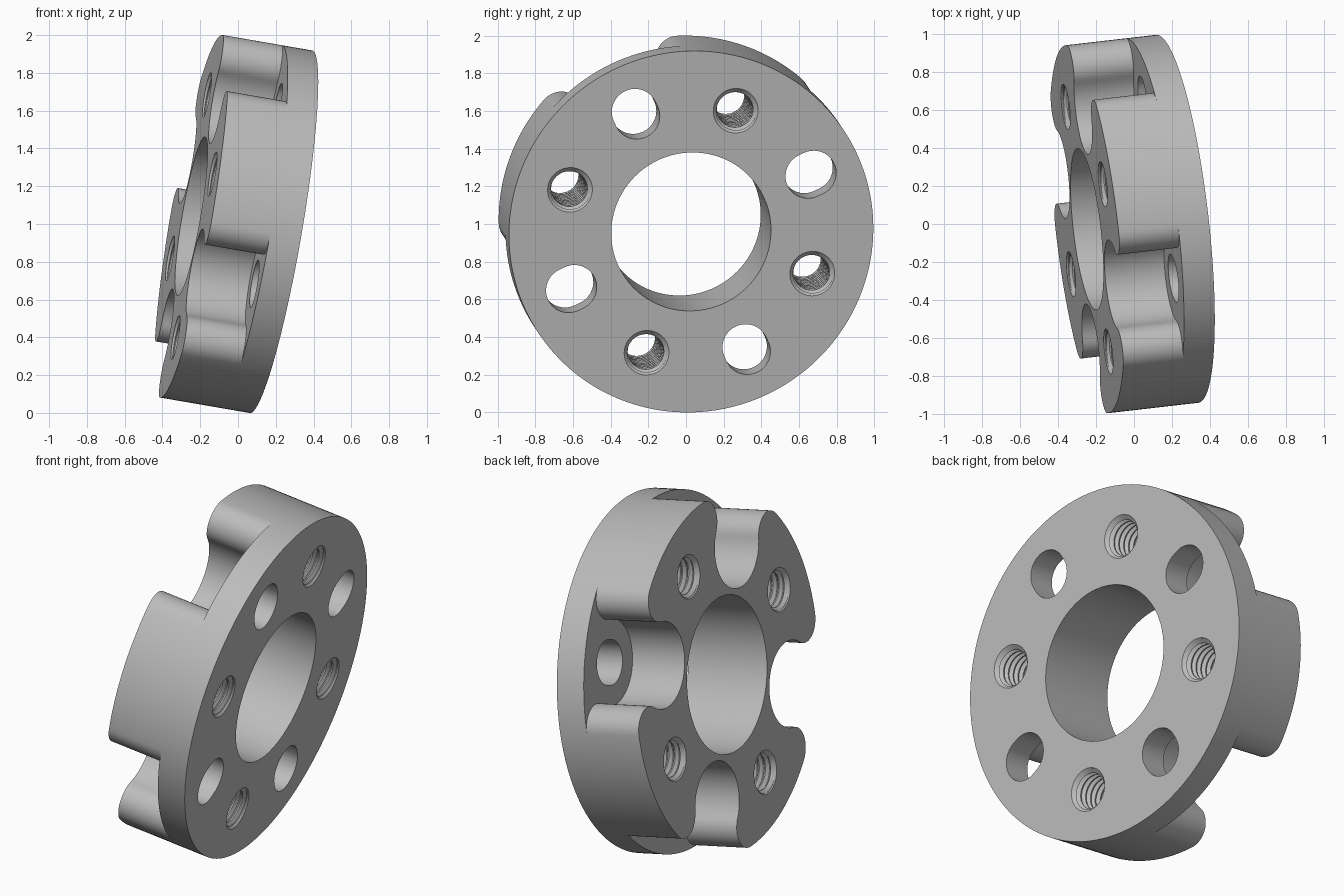
import bpy, bmesh
from math import sin, cos, pi, radians, atan2, tau, hypot, sqrt
from mathutils import Matrix, Vector

if "Cube" in bpy.data.objects:
    bpy.data.objects.remove(bpy.data.objects["Cube"], do_unlink=True)

R, BORE, DEPTH, FLANGE = 0.974, 0.427, 0.485, 0.165
PITCH_R, NOTCH_R, FILLET = 0.695, 0.235, 0.12
BACK, FLOOR, FRONT = DEPTH / 2, DEPTH / 2 - FLANGE, -DEPTH / 2
TAP_ANGLE = radians(69.8)
QUARTERS = [k * pi / 2 for k in range(4)]

grey = bpy.data.materials.new("steel grey")
grey.use_nodes = True
COLOUR = (0.5, 0.5, 0.5, 1)
grey.diffuse_color = COLOUR
grey.node_tree.nodes["Principled BSDF"].inputs["Base Color"].default_value = COLOUR


def make(name, bm):
    bmesh.ops.recalc_face_normals(bm, faces=bm.faces)
    mesh = bpy.data.meshes.new(name)
    bm.to_mesh(mesh)
    bm.free()
    mesh.materials.append(grey)
    ob = bpy.data.objects.new(name, mesh)
    bpy.context.collection.objects.link(ob)
    return ob


def arc(cx, cy, r, a, b, n):
    return [Vector((cx + r * cos(a + (b - a) * i / n), cy + r * sin(a + (b - a) * i / n)))
            for i in range(n + 1)]


def turn(points, angle):
    return [Matrix.Rotation(angle, 2) @ p for p in points]


# Notch outline: concave middle blending through fillets into the outer rim
fr = R - FILLET
reach = NOTCH_R + FILLET
fx = (fr**2 + PITCH_R**2 - reach**2) / (2 * PITCH_R)
fy = sqrt(fr**2 - fx**2)
rim = atan2(fy, fx)
touch = atan2(fy, fx - PITCH_R)
half = arc(fx, fy, FILLET, rim, touch - pi, 14)
middle = arc(PITCH_R, 0, NOTCH_R, touch, tau - touch, 36)
mirror = [Vector((p.x, -p.y)) for p in reversed(half)]
notch = half + middle[1:-1] + mirror
rim_arc = arc(0, 0, R, rim, -rim, 20)
lobe_arc = arc(0, 0, R, -rim, rim - pi / 2, 20)

# Flanged body with four lobes, built as one closed shell
bm = bmesh.new()
cache = {}


def vert(p, z):
    key = (round(p.x, 5), round(p.y, 5), round(z, 5))
    if key not in cache:
        cache[key] = bm.verts.new((p.x, p.y, z))
    return cache[key]


def wall(path, z0, z1):
    for p, q in zip(path, path[1:]):
        bm.faces.new([vert(p, z0), vert(q, z0), vert(q, z1), vert(p, z1)])


back_loop, front_loop = [], []
for q in QUARTERS:
    angle = TAP_ANGLE + pi / 4 - q
    n, a, l = (turn(path, angle) for path in (notch, rim_arc, lobe_arc))
    wall(a, BACK, FLOOR)
    wall(l, BACK, FLOOR)
    wall(l, FLOOR, FRONT)
    wall(n, FLOOR, FRONT)
    bm.faces.new([vert(p, FLOOR) for p in a + n[-2:0:-1]])
    back_loop += a[:-1] + l[:-1]
    front_loop += n[:-1] + l[:-1]
bm.faces.new([vert(p, BACK) for p in back_loop])
bm.faces.new([vert(p, FRONT) for p in front_loop])
body = make("flanged_hub", bm)


def prism(name, outline, z0, z1):
    bm = bmesh.new()
    face = bm.faces.new([bm.verts.new((p.x, p.y, z0)) for p in outline])
    geom = bmesh.ops.extrude_face_region(bm, geom=[face])["geom"]
    bmesh.ops.translate(bm, vec=(0, 0, z1 - z0),
                        verts=[g for g in geom if isinstance(g, bmesh.types.BMVert)])
    return make(name, bm)


def countersink(centre, z, r0, r1):
    bm = bmesh.new()
    bmesh.ops.create_cone(bm, cap_ends=True, segments=40, radius1=r0, radius2=r1, depth=0.06,
                          matrix=Matrix.Translation((centre.x, centre.y, z)))
    return make("countersink_cutter", bm)


def thread(centre, minor, major, pitch):
    # Helical thread surface, closed at both ends with a fan
    steps, turns = 32, 17
    profile = [(0, minor), (0.2, minor), (0.55, major), (0.65, major), (1, minor)]
    z0 = -turns * pitch / 2
    bm = bmesh.new()
    rows = []
    for i in range(turns * steps + 1):
        a, lift = tau * i / steps, z0 + pitch * i / steps
        rows.append([bm.verts.new((centre.x + r * cos(a), centre.y + r * sin(a), lift + t * pitch))
                     for t, r in profile])
    for s, t in zip(rows, rows[1:]):
        for j in range(len(profile) - 1):
            bm.faces.new([s[j], t[j], t[j + 1], s[j + 1]])
    bmesh.ops.remove_doubles(bm, verts=bm.verts, dist=0.0005)
    ends = {s: bm.verts.new((centre.x, centre.y, s * (abs(z0) + pitch))) for s in (-1, 1)}
    for e in [e for e in bm.edges if e.is_boundary]:
        side = 1 if e.verts[0].co.z > 0 else -1
        bm.faces.new([*e.verts, ends[side]])
    return make("thread_cutter", bm)


# Cutters: central bore, radial slots, tapped holes with countersinks
cutters = [prism("bore_cutter", arc(0, 0, BORE, 0, tau, 96)[:-1], -1, 1)]
slot = (arc(PITCH_R + 0.025, 0, 0.122, -pi / 2, pi / 2, 20)
        + arc(PITCH_R - 0.005, 0, 0.122, pi / 2, 3 * pi / 2, 20))
for q in QUARTERS:
    cutters.append(prism("slot_cutter", turn(slot, TAP_ANGLE + pi / 4 + q), FLOOR - 0.1, 1))
    c = turn([Vector((0.69, 0))], TAP_ANGLE + q)[0]
    cutters += [thread(c, 0.096, 0.115, 0.038),
                countersink(c, BACK, 0.09, 0.15),
                countersink(c, FRONT, 0.15, 0.09)]

bpy.context.view_layer.objects.active = body
for cutter in cutters:
    cutter.hide_render = True
    mod = body.modifiers.new("cut", 'BOOLEAN')
    mod.operation, mod.solver, mod.object = 'DIFFERENCE', 'EXACT', cutter
    bpy.ops.object.modifier_apply(modifier=mod.name)
    bpy.data.objects.remove(cutter, do_unlink=True)

# Tilt the axis into place
axis = Vector((0.979, 0.1126, -0.1685)).normalized()
side = (Vector((0, 1, 0)) - axis * axis.y).normalized()
up = axis.cross(side)
frame = Matrix((side, up, axis)).transposed().to_4x4()
body.matrix_world = Matrix.Translation((-0.01, 0, 1)) @ frame

bpy.ops.object.select_all(action='DESELECT')
body.select_set(True)
bpy.ops.object.shade_smooth_by_angle(angle=radians(30))
